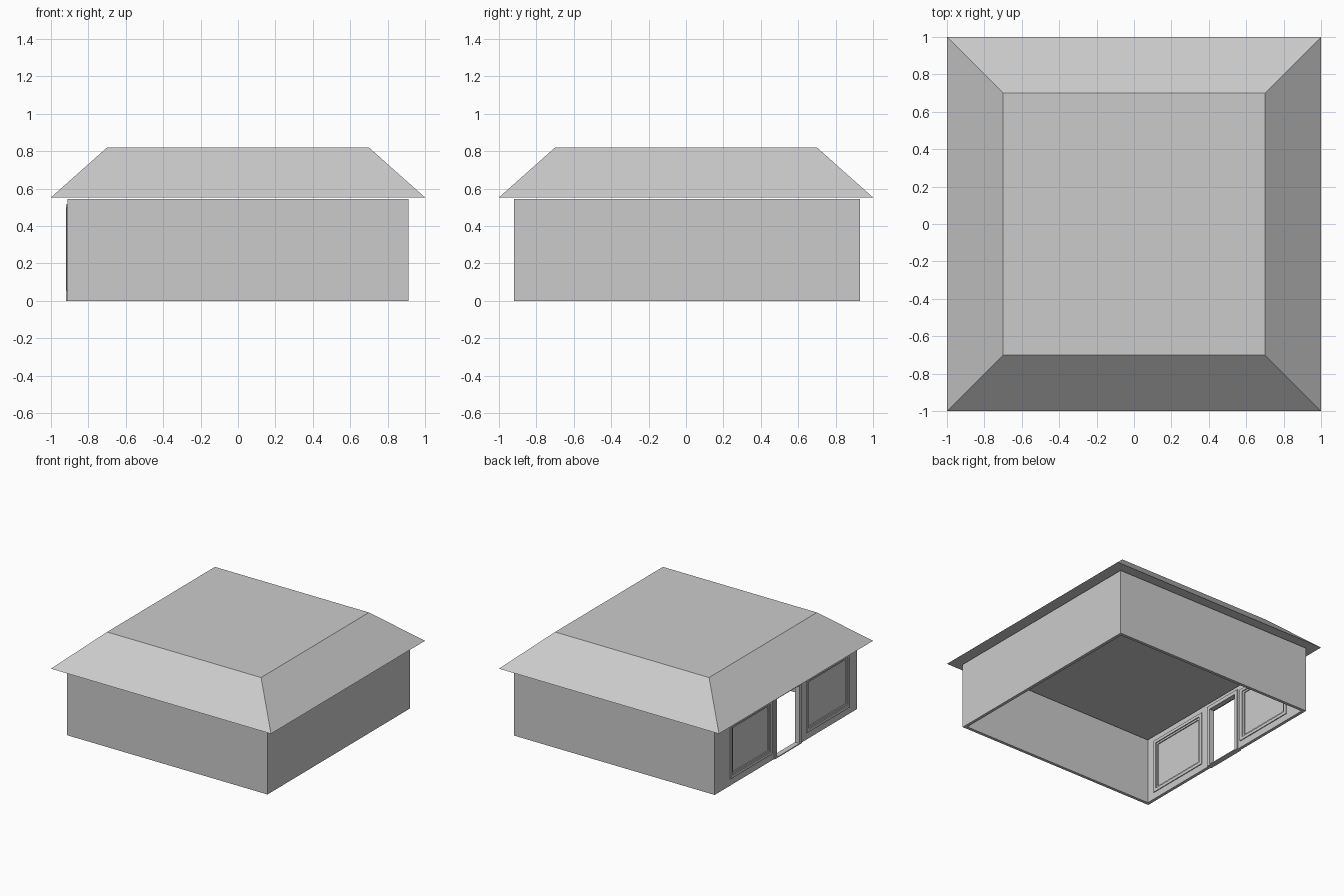
import bpy
import bmesh
from mathutils import Vector

if "Cube" in bpy.data.objects:
    bpy.data.objects.remove(bpy.data.objects["Cube"], do_unlink=True)

GREY = (0.6, 0.6, 0.6, 1)
grey = bpy.data.materials.new("plain_grey")
grey.use_nodes = True
grey.diffuse_color = GREY
grey.node_tree.nodes["Principled BSDF"].inputs["Base Color"].default_value = GREY


def box(name, lo, hi):
    """Axis-aligned box between two corners."""
    lo, hi = Vector(lo), Vector(hi)
    bm = bmesh.new()
    bmesh.ops.create_cube(bm, size=1)
    for v in bm.verts:
        v.co = (lo + hi) / 2 + v.co * (hi - lo)
    mesh = bpy.data.meshes.new(name)
    bm.to_mesh(mesh)
    bm.free()
    mesh.materials.append(grey)
    obj = bpy.data.objects.new(name, mesh)
    bpy.context.collection.objects.link(obj)
    return obj


def cut(obj, lo, hi):
    """Subtract a box from an object."""
    cutter = box("cutter", lo, hi)
    cutter.hide_render = True
    mod = obj.modifiers.new("opening", "BOOLEAN")
    mod.operation = "DIFFERENCE"
    mod.solver = "EXACT"
    mod.object = cutter
    bpy.context.view_layer.objects.active = obj
    bpy.ops.object.modifier_apply(modifier=mod.name)
    bpy.data.objects.remove(cutter, do_unlink=True)


def frame(name, x, y, z, width, bottom):
    """Rectangular frame in the entrance wall; x, y, z are ranges."""
    obj = box(name, (x[0], y[0], z[0]), (x[1], y[1], z[1]))
    cut(obj, (x[0] - 0.1, y[0] + width, z[0] + bottom),
        (x[1] + 0.1, y[1] - width, z[1] - width))
    return obj


# Hollow walls, open at the bottom and top
X, Y0, Y1, TOP, T = 0.912, -0.92, 0.93, 0.545, 0.025
walls = box("walls", (-X, Y0, 0), (X, Y1, TOP))
cut(walls, (-X + T, Y0 + T, -0.1), (X - T, Y1 - T, 1))

# Windows and doorway in the entrance wall
WINDOWS = {"right_window": (-0.82, -0.26), "left_window": (0.19, 0.73)}
DOOR = (-0.19, 0.16)
SILL, HEAD = 0.055, 0.5
for y0, y1 in WINDOWS.values():
    cut(walls, (-1, y0 + 0.01, SILL + 0.01), (-0.8, y1 - 0.01, HEAD - 0.01))
cut(walls, (-1, DOOR[0] + 0.01, -0.1), (-0.8, DOOR[1] - 0.01, 0.505))

for name, (y0, y1) in WINDOWS.items():
    frame(name + "_frame", (-0.918, -0.88), (y0, y1), (SILL, HEAD), 0.025, 0.025)
    frame(name + "_bead", (-0.91, -0.888), (y0 + 0.02, y1 - 0.02),
          (SILL + 0.02, HEAD - 0.02), 0.02, 0.02)
    box(name + "_pane", (-0.902, y0 + 0.03, SILL + 0.03),
        (-0.896, y1 - 0.03, HEAD - 0.03))

frame("door_frame", (-0.92, -0.878), DOOR, (0, 0.515), 0.03, 0.008)

# Hipped roof with a flat top and wide eaves
roof = box("roof", (-1, -1, 0.553), (1, 1, 0.82))
for v in roof.data.vertices:
    if v.co.z > 0.7:
        v.co.x *= 0.7
        v.co.y *= 0.7
